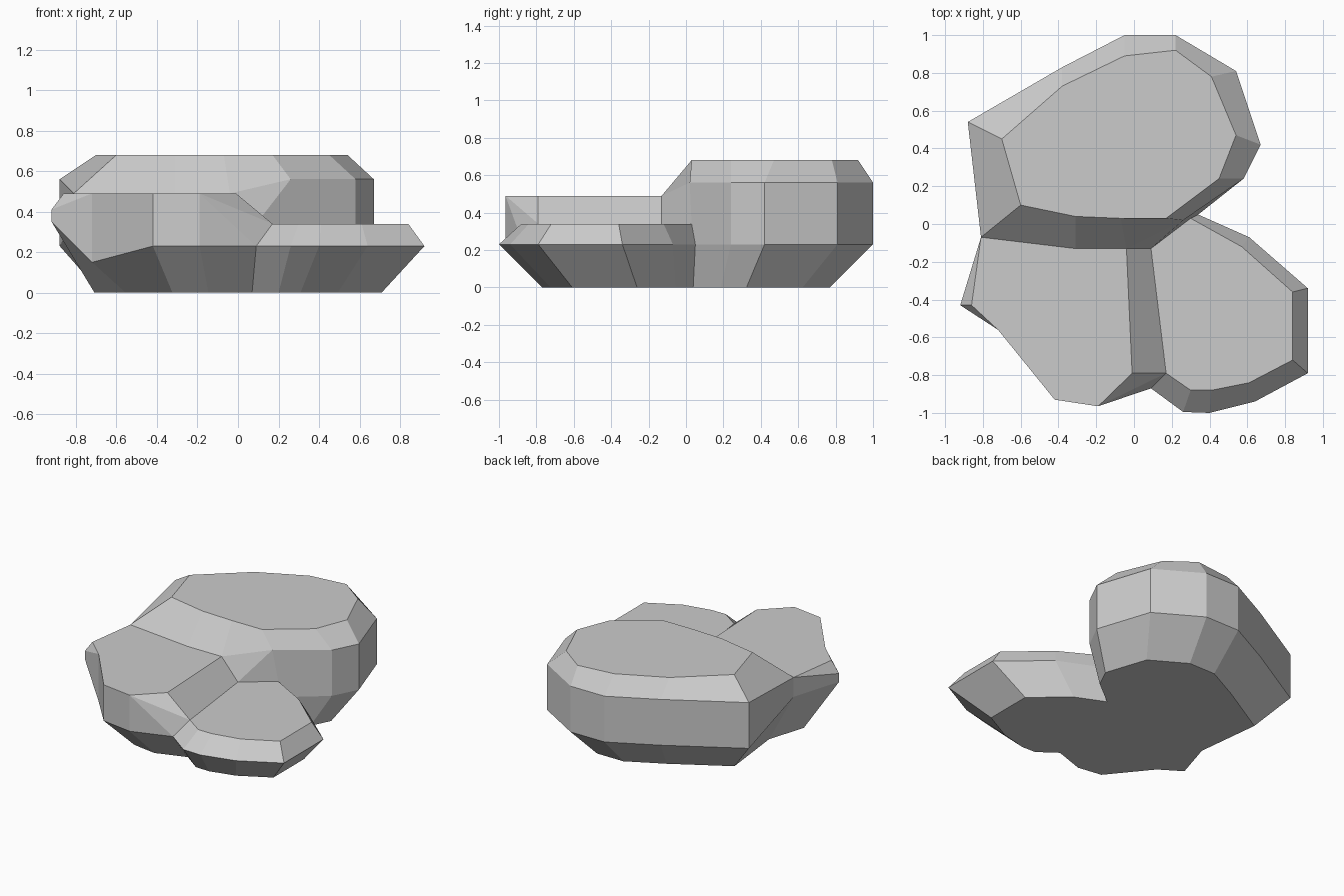
import bpy, bmesh

if "Cube" in bpy.data.objects:
    bpy.data.objects.remove(bpy.data.objects["Cube"])

# Outline columns per stone: x, y, belt bottom z, belt top z, shoulder x, y, z
LEFT = [(-.88, .54, .23, .56, -.70, .45, .68), (-.81, -.07, .35, .49, -.81, -.07, .49),
        (-.92, -.43, .35, .41, -.86, -.43, .49), (-.72, -.56, .15, .49, -.72, -.56, .49),
        (-.42, -.93, .23, .49, -.42, -.93, .49), (-.19, -.965, .23, .49, -.19, -.965, .49)]
# The low stone shares one belt height and one top height
RIGHT = [(x, y, .23, .23, tx, ty, .34) for x, y, tx, ty in [
    (.09, -.87, .17, -.79), (.26, -.995, .30, -.88), (.40, -1, .41, -.88),
    (.64, -.94, .61, -.84), (.92, -.79, .84, -.72), (.92, -.34, .84, -.36),
    (.61, -.07, .57, -.12), (.34, .05, .30, .03)]]
# The tall stone's belt and top are level too
BACK = [(x, y, .23, .56, tx, ty, .68) for x, y, tx, ty in [
    (.58, .24, .45, .24), (.67, .42, .54, .47), (.54, .81, .41, .78),
    (.22, 1, .22, .92), (-.05, 1, -.05, .89), (-.38, .83, -.38, .73)]]
columns = LEFT + RIGHT + BACK
n = len(columns)

bm = bmesh.new()


def ring(points):
    return [bm.verts.new(p) for p in points]


def face(*verts):
    bm.faces.new(verts)


# Base, belt and shoulder rings around the whole cluster
base = ring((c[0] * .77, c[1] * .77, 0) for c in columns)
low = ring(c[:3] for c in columns)
high = ring((c[0], c[1], c[3]) for c in columns)
top = ring(c[4:] for c in columns)
notch = len(LEFT) + len(RIGHT) - 1
for i in range(n):
    j = (i + 1) % n
    face(base[i], base[j], low[j], low[i])
    if i != notch:
        face(low[i], low[j], high[j], high[i])
        face(high[i], high[j], top[j], top[i])

# Creases where the stones meet
r, q, m, p = ring([(-.60, .10, .68), (-.31, .04, .68), (-.07, .03, .68), (.17, .03, .68)])
v, u, s, x, w = ring([(-.31, -.13, .49), (-.04, -.13, .49), (.09, -.13, .34),
                      (.26, .02, .56), (-.01, -.79, .49)])
face(low[notch], low[notch + 1], high[notch + 1], x, top[notch])
face(x, high[notch + 1], top[notch + 1], p)
face(top[0], top[1], r)
face(r, top[1], v, q)
face(q, v, u, m)
face(m, u, x, p)
face(u, s, x)
face(s, top[notch], x)
face(w, top[5], top[6])
face(w, top[6], s, u)

# Flat tops and underside
face(top[0], r, q, m, p, *top[notch + 1:])
face(*top[1:6], w, u, v)
face(s, *top[6:notch + 1])
face(*reversed(base))

bmesh.ops.remove_doubles(bm, verts=bm.verts, dist=.001)
bmesh.ops.recalc_face_normals(bm, faces=bm.faces)
mesh = bpy.data.meshes.new("rock_cluster")
bm.to_mesh(mesh)
bm.free()
bpy.context.collection.objects.link(bpy.data.objects.new("rock_cluster", mesh))
